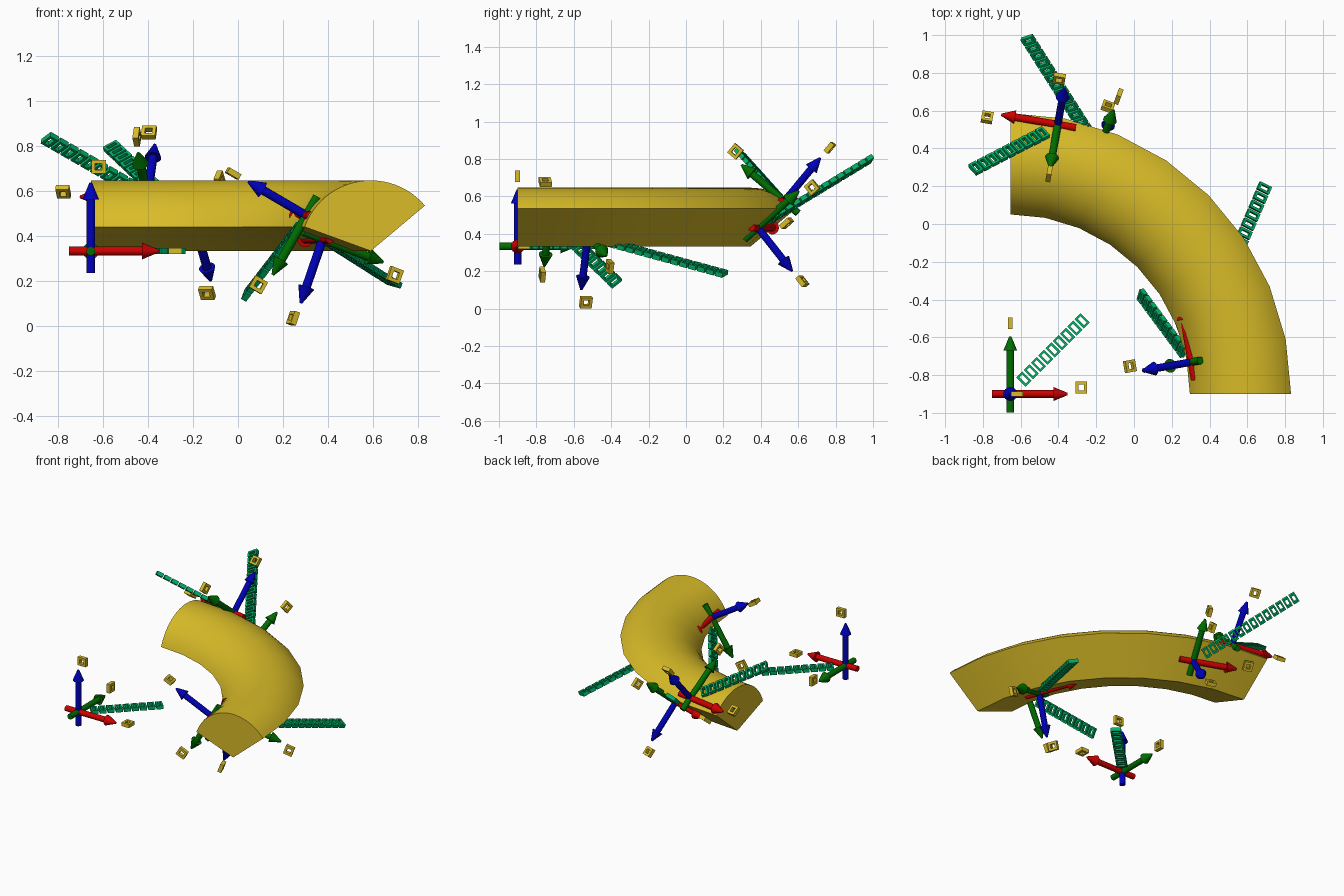
import bpy, bmesh, math
from mathutils import Matrix, Vector

if "Cube" in bpy.data.objects:
    bpy.data.objects.remove(bpy.data.objects["Cube"])

CENTRE = Vector((-0.655, -0.90, 0.332))   # centre of the sweep
R, r = 1.246, 0.314                       # sweep radius, section radius
A0, A1 = 40, 160                          # section sector in degrees


def material(name, rgb):
    m = bpy.data.materials.new(name)
    m.diffuse_color = (*rgb, 1)
    m.use_nodes = True
    m.node_tree.nodes["Principled BSDF"].inputs["Base Color"].default_value = m.diffuse_color
    return m


GOLD = material("gold", (0.69, 0.50, 0.021))
RED = material("red", (0.62, 0.0, 0.0))
GREEN = material("green", (0.0, 0.155, 0.0))
BLUE = material("blue", (0.0, 0.0, 0.49))
TEAL = material("teal", (0.0, 0.46, 0.14))


def finish(bm, name, mat, matrix=Matrix()):
    bmesh.ops.recalc_face_normals(bm, faces=bm.faces)
    me = bpy.data.meshes.new(name)
    bm.to_mesh(me)
    bm.free()
    me.materials.append(mat)
    ob = bpy.data.objects.new(name, me)
    ob.matrix_world = matrix
    bpy.context.collection.objects.link(ob)
    bpy.ops.object.select_all(action='DESELECT')
    ob.select_set(True)
    bpy.context.view_layer.objects.active = ob
    bpy.ops.object.shade_smooth_by_angle(angle=math.radians(30))
    return ob


# Flat square link (open frame) in the plane of axes u and v
def link(bm, centre, u, v, width, height, stroke=0.012, depth=0.026):
    centre, u, v = Vector(centre), Vector(u), Vector(v)
    w = u.cross(v)
    loops = []
    for inset, d in ((0, -1), (0, 1), (stroke, 1), (stroke, -1)):
        a, b = width / 2 - inset, height / 2 - inset
        loops.append([bm.verts.new(centre + u * a * i + v * b * j + w * d * depth / 2)
                      for i, j in ((-1, -1), (1, -1), (1, 1), (-1, 1))])
    for k in range(4):
        p, q = loops[k], loops[(k + 1) % 4]
        for i in range(4):
            j = (i + 1) % 4
            bm.faces.new((p[i], p[j], q[j], q[i]))


# Quarter ring with a pie-slice section
def ring_sector(steps=8, arc=24):
    profile = [(0, 0)]
    for i in range(arc + 1):
        a = math.radians(A0 + (A1 - A0) * i / arc)
        profile.append((r * math.cos(a), r * math.sin(a)))
    bm = bmesh.new()
    rings = []
    for s in range(steps + 1):
        t = math.radians(90 * s / steps)
        rings.append([bm.verts.new(CENTRE + Vector(((R + p) * math.cos(t), (R + p) * math.sin(t), q)))
                      for p, q in profile])
    n = len(profile)
    for a, b in zip(rings, rings[1:]):
        for i in range(n):
            j = (i + 1) % n
            bm.faces.new((a[i], a[j], b[j], b[i]))
    bm.faces.new(rings[0])
    bm.faces.new(rings[-1])
    finish(bm, "ring_sector", GOLD)


# Arrow along local z: shaft plus cone head
def arrow(name, mat, matrix):
    bm = bmesh.new()
    bmesh.ops.create_cone(bm, cap_ends=True, segments=16, radius1=0.02, radius2=0.02, depth=0.33,
                          matrix=Matrix.Translation((0, 0, 0.068)))
    bmesh.ops.create_cone(bm, cap_ends=True, segments=16, radius1=0.037, radius2=0.006, depth=0.075,
                          matrix=Matrix.Translation((0, 0, 0.2665)))
    finish(bm, name, mat, matrix)


# Axis marker: three arrows, end tags and a diagonal row of links
def marker(name, matrix, strip_end):
    arrow(name + "_red_arrow", RED, matrix @ Matrix.Rotation(math.pi / 2, 4, 'Y'))
    arrow(name + "_green_arrow", GREEN, matrix @ Matrix.Rotation(-math.pi / 2, 4, 'X'))
    arrow(name + "_blue_arrow", BLUE, matrix)
    x, y, z = (1, 0, 0), (0, 1, 0), (0, 0, 1)
    bm = bmesh.new()
    link(bm, (0.375, 0.035, 0), x, y, 0.06, 0.064, 0.016)
    link(bm, (0, 0.375, 0.035), y, z, 0.06, 0.064, 0.016)
    link(bm, (0.035, 0, 0.375), z, x, 0.06, 0.064, 0.016)
    finish(bm, name + "_tags", GOLD, matrix)
    bm = bmesh.new()
    start = 0.08
    count = round((strip_end - start) / 0.054)
    pitch = (strip_end - start) / count
    for i in range(count):
        link(bm, (start + pitch * (i + 0.5), 0.005, 0), x, y, pitch - 0.01, 0.07)
    finish(bm, name + "_strip", TEAL, matrix @ Matrix.Rotation(math.pi / 4, 4, 'Z'))


# Frame on the section: x along the sweep, z along the outward normal
def section_frame(theta, angle, dist, normal_angle):
    t, a, n = (math.radians(v) for v in (theta, angle, normal_angle))
    rad, up = Vector((math.cos(t), math.sin(t), 0)), Vector((0, 0, 1))
    x = Vector((-math.sin(t), math.cos(t), 0))
    z = rad * math.cos(n) + up * math.sin(n)
    y = z.cross(x)
    m = Matrix((x, y, z)).transposed().to_4x4()
    m.translation = CENTRE + rad * (R + dist * math.cos(a)) + up * dist * math.sin(a)
    return m


ring_sector()
marker("centre_marker", Matrix.Translation(CENTRE), 0.57)
marker("outer_curve_marker", section_frame(80, 50, r, 50), 0.58)
marker("inner_curve_marker", section_frame(10, 150, r, 150), 0.58)
marker("outer_side_marker", section_frame(70, A0, r / 2, A0 - 90), 0.81)
marker("inner_side_marker", section_frame(20, A1, r / 2, A1 + 90), 0.83)
